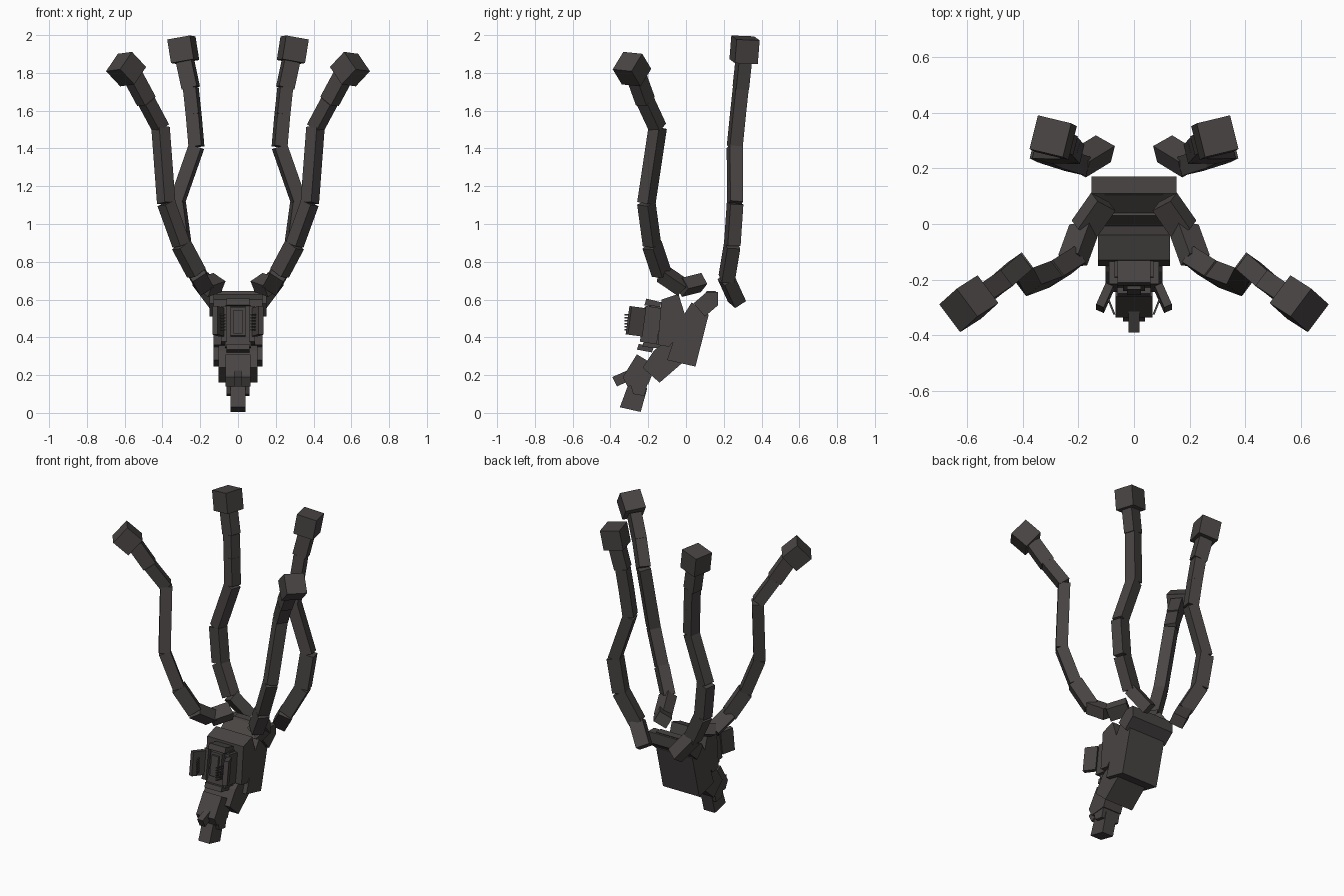
import bpy
import bmesh
from mathutils import Vector

old = bpy.data.objects.get("Cube")
if old:
    bpy.data.objects.remove(old, do_unlink=True)

mat = bpy.data.materials.new("charcoal")
mat.use_nodes = True
COLOUR = (0.065, 0.058, 0.056, 1)
mat.diffuse_color = COLOUR
bsdf = next(n for n in mat.node_tree.nodes if n.type == 'BSDF_PRINCIPLED')
bsdf.inputs["Base Color"].default_value = COLOUR


def finish(name, bm):
    bmesh.ops.recalc_face_normals(bm, faces=bm.faces)
    mesh = bpy.data.meshes.new(name)
    bm.to_mesh(mesh)
    bm.free()
    mesh.materials.append(mat)
    bpy.context.collection.objects.link(bpy.data.objects.new(name, mesh))


def prism(name, profile, x0, x1):
    """Side profile in (y, z), extruded from x0 to x1."""
    bm = bmesh.new()
    face = bm.faces.new([bm.verts.new((x0, y, z)) for y, z in profile])
    ext = bmesh.ops.extrude_face_region(bm, geom=[face])["geom"]
    bmesh.ops.translate(bm, vec=(x1 - x0, 0, 0),
                        verts=[v for v in ext if isinstance(v, bmesh.types.BMVert)])
    finish(name, bm)


def beam(name, start, end, width, depth, facing):
    """Box from start to end, rolled so one side looks along facing."""
    a, b = Vector(start), Vector(end)
    d = (b - a).normalized()
    v = d.cross(Vector(facing)).normalized()
    u = v.cross(d)
    bm = bmesh.new()
    for vert in bmesh.ops.create_cube(bm, size=1)["verts"]:
        p = vert.co.copy()
        vert.co = (a + b) / 2 + u * p.x * width + v * p.y * depth + d * p.z * (b - a).length
    finish(name, bm)


# Torso, neck and head, as side profiles with a half width
body = {
    "shoulder_block": ([(0.04, 0.58), (0.11, 0.64), (0.17, 0.64), (0.17, 0.57), (0.10, 0.51)], 0.152),
    "chest": ([(0.03, 0.585), (0.12, 0.52), (0.05, 0.245), (-0.10, 0.28), (-0.03, 0.49)], 0.13),
    "waist": ([(-0.17, 0.33), (-0.02, 0.45), (0.01, 0.29), (-0.14, 0.16), (-0.23, 0.24)], 0.102),
    "upper_plate": ([(-0.13, 0.60), (-0.04, 0.63), (0.01, 0.47), (-0.09, 0.35), (-0.15, 0.36)], 0.13),
    "head": ([(-0.26, 0.31), (-0.16, 0.25), (-0.20, 0.15), (-0.31, 0.14), (-0.335, 0.19)], 0.066),
    "jaw_root": ([(-0.30, 0.17), (-0.20, 0.17), (-0.22, 0.09), (-0.28, 0.10)], 0.062),
    "jaw": ([(-0.30, 0.165), (-0.205, 0.13), (-0.24, 0.005), (-0.35, 0.03)], 0.04),
    "snout": ([(-0.39, 0.19), (-0.31, 0.225), (-0.28, 0.18), (-0.365, 0.14)], 0.02),
    "back_ridge": ([(0.08, 0.60), (0.11, 0.645), (0.16, 0.645), (0.12, 0.59)], 0.105),
    "core_case": ([(-0.19, 0.57), (-0.10, 0.56), (-0.12, 0.34), (-0.23, 0.35)], 0.07),
    "core_panel": ([(-0.22, 0.56), (-0.17, 0.57), (-0.20, 0.40), (-0.24, 0.41)], 0.04),
    "core_top_flap": ([(-0.21, 0.605), (-0.13, 0.585), (-0.14, 0.555), (-0.22, 0.57)], 0.06),
    "core_bottom_flap": ([(-0.26, 0.335), (-0.18, 0.32), (-0.17, 0.35), (-0.25, 0.365)], 0.06),
}
for name, (profile, half) in body.items():
    prism(name, profile, -half, half)

# Raised stripe down the core panel
prism("core_stripe", [(-0.235, 0.545), (-0.215, 0.545), (-0.235, 0.42), (-0.255, 0.42)], -0.025, 0.025)

# Tentacle joints on the left side, base to tip, with the way each one faces
tentacles = {
    "front": ([(0.11, 0.08, 0.69), (0.18, -0.02, 0.665), (0.22, -0.13, 0.74), (0.30, -0.18, 0.89),
               (0.38, -0.21, 1.11), (0.41, -0.15, 1.51), (0.485, -0.215, 1.65), (0.555, -0.262, 1.78)],
              (0.63, -0.31, 1.86), (0.8, -0.6, 0)),
    "back": ([(0.11, 0.27, 0.59), (0.20, 0.215, 0.71), (0.295, 0.245, 0.89), (0.325, 0.26, 1.11),
              (0.22, 0.258, 1.41), (0.235, 0.275, 1.58), (0.25, 0.29, 1.72), (0.28, 0.305, 1.86)],
             (0.30, 0.315, 1.985), (0.97, 0.24, 0)),
}

for side, s in (("left", 1), ("right", -1)):
    def flip(p):
        return (p[0] * s, p[1], p[2])

    for place, (joints, tip, facing) in tentacles.items():
        for i, (a, b) in enumerate(zip(joints, joints[1:])):
            width = 0.085 if i < 3 or i > 5 else 0.07
            beam(f"{place}_tentacle_{side}_{i + 1}", flip(a), flip(b), width, 0.07, flip(facing))
        beam(f"{place}_tentacle_tip_{side}", flip(joints[-1]), flip(tip), 0.125, 0.125, flip(facing))

    # Flared side flap of the core, with a row of thin ribs
    beam(f"core_side_{side}", (0.075 * s, -0.17, 0.56), (0.075 * s, -0.20, 0.37), 0.03, 0.09, (s, 0, 0))
    beam(f"core_flap_{side}", (0.105 * s, -0.255, 0.56), (0.105 * s, -0.275, 0.41),
         0.03, 0.085, (0.9 * s, 0.4, 0))
    for i in range(6):
        z = 0.44 + i * 0.016
        beam(f"core_rib_{side}_{i + 1}", (0.10 * s, -0.25, z), (0.07 * s, -0.325, z), 0.007, 0.007, (0, 0, 1))
